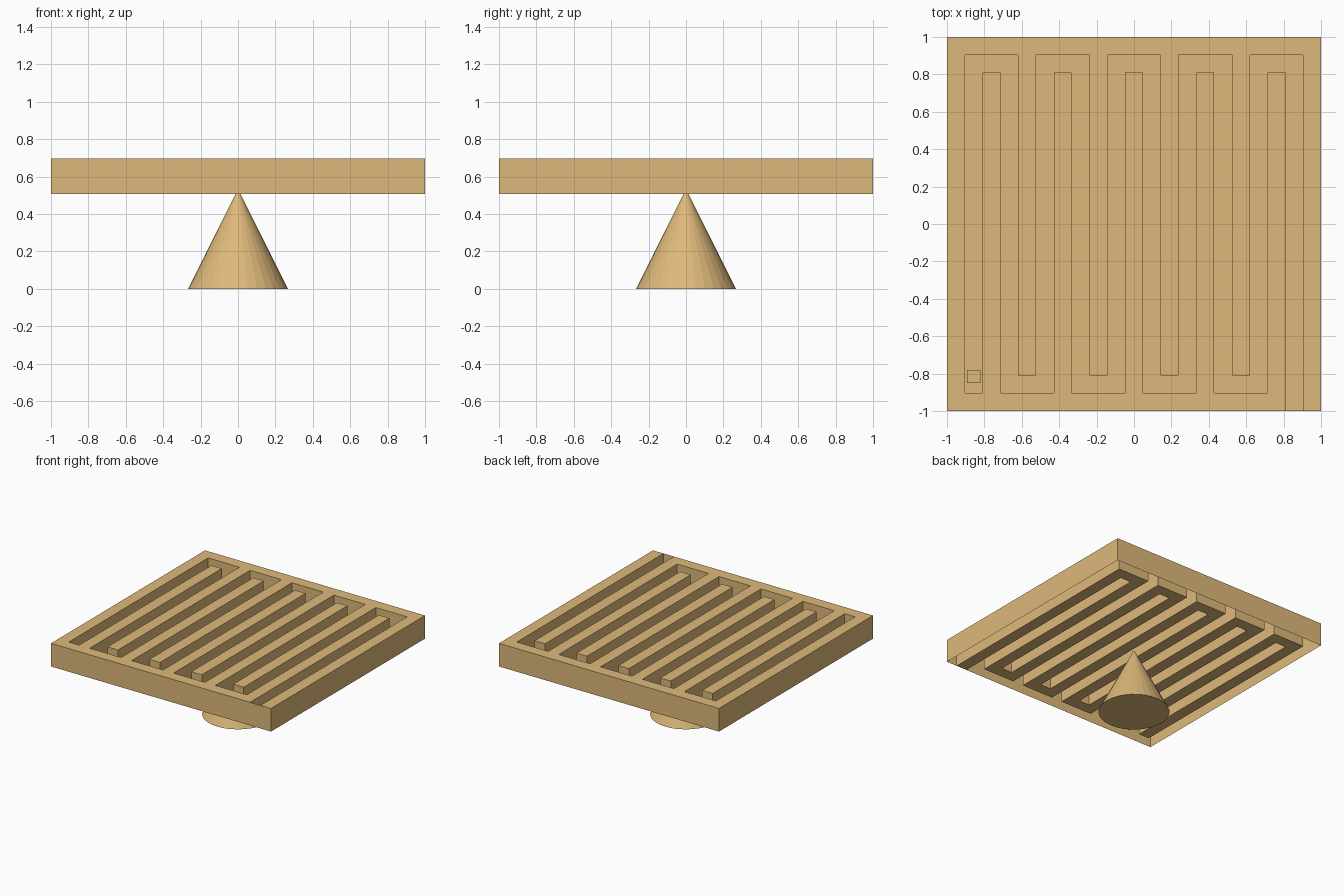
import bpy, bmesh, math
from mathutils import Vector

if "Cube" in bpy.data.objects:
    bpy.data.objects.remove(bpy.data.objects["Cube"])

N = 21                       # maze cells per side
S = 2 / N                    # cell size
Z0, Z1 = 0.507, 0.697        # underside and top of the plate

wood = bpy.data.materials.new("light wood")
wood.diffuse_color = (0.73, 0.485, 0.197, 1)
wood.use_nodes = True
wood.node_tree.nodes["Principled BSDF"].inputs["Base Color"].default_value = wood.diffuse_color


def finish(bm, name):
    mesh = bpy.data.meshes.new(name)
    bm.to_mesh(mesh)
    bm.free()
    mesh.materials.append(wood)
    obj = bpy.data.objects.new(name, mesh)
    bpy.context.collection.objects.link(obj)
    return obj


def face(bm, pts, normal):
    """Add a quad that faces the given direction."""
    f = bm.faces.new([bm.verts.new(p) for p in pts])
    f.normal_update()
    if f.normal.dot(Vector(normal)) < 0:
        f.normal_flip()


def is_channel(i, j):
    """Serpentine: odd columns, joined alternately at the back and the front."""
    if i == 19 and j == 0:
        return True                       # exit at the front edge
    if not (1 <= i <= 19 and 1 <= j <= 19):
        return False
    return i % 2 == 1 or (i % 4 == 2 and j == 19) or (i % 4 == 0 and j == 1)


def c(k):
    return -1 + k * S


# Maze plate: top surface, channel floors and channel walls (open underneath)
bm = bmesh.new()
for i in range(N):
    for j in range(N):
        x0, x1, y0, y1 = c(i), c(i + 1), c(j), c(j + 1)
        chan = is_channel(i, j)
        z = Z0 if chan else Z1
        face(bm, [(x0, y0, z), (x1, y0, z), (x1, y1, z), (x0, y1, z)], (0, 0, 1))
        if not chan:
            continue
        for di, dj in ((1, 0), (-1, 0), (0, 1), (0, -1)):
            if j + dj < 0 or is_channel(i + di, j + dj):
                continue
            if di:
                x = x1 if di > 0 else x0
                a, b = (x, y0), (x, y1)
            else:
                y = y1 if dj > 0 else y0
                a, b = (x0, y), (x1, y)
            face(bm, [(*a, Z0), (*b, Z0), (*b, Z1), (*a, Z1)], (-di, -dj, 0))
bmesh.ops.remove_doubles(bm, verts=bm.verts, dist=0.001)
bmesh.ops.dissolve_limit(bm, angle_limit=0.02, verts=bm.verts, edges=bm.edges)
finish(bm, "maze_plate")

# Outer sides of the plate
bm = bmesh.new()
corners = [(-1, -1), (1, -1), (1, 1), (-1, 1)]
for k in range(4):
    a, b = corners[k], corners[(k + 1) % 4]
    face(bm, [(*a, Z0), (*b, Z0), (*b, Z1), (*a, Z1)], (a[0] + b[0], a[1] + b[1], 0))
bmesh.ops.remove_doubles(bm, verts=bm.verts, dist=0.001)
finish(bm, "plate_sides")

# Small block at the start of the channel
bm = bmesh.new()
bmesh.ops.create_cube(bm, size=0.07)
bmesh.ops.translate(bm, verts=bm.verts, vec=(-0.857, -0.815, Z0 + 0.036))
finish(bm, "start_block")

# Cone on which the plate balances
H = 0.535
bm = bmesh.new()
bmesh.ops.create_cone(bm, cap_ends=True, segments=32, radius1=0.267, radius2=0, depth=H)
bmesh.ops.translate(bm, verts=bm.verts, vec=(0, 0, H / 2))
finish(bm, "balance_cone")
